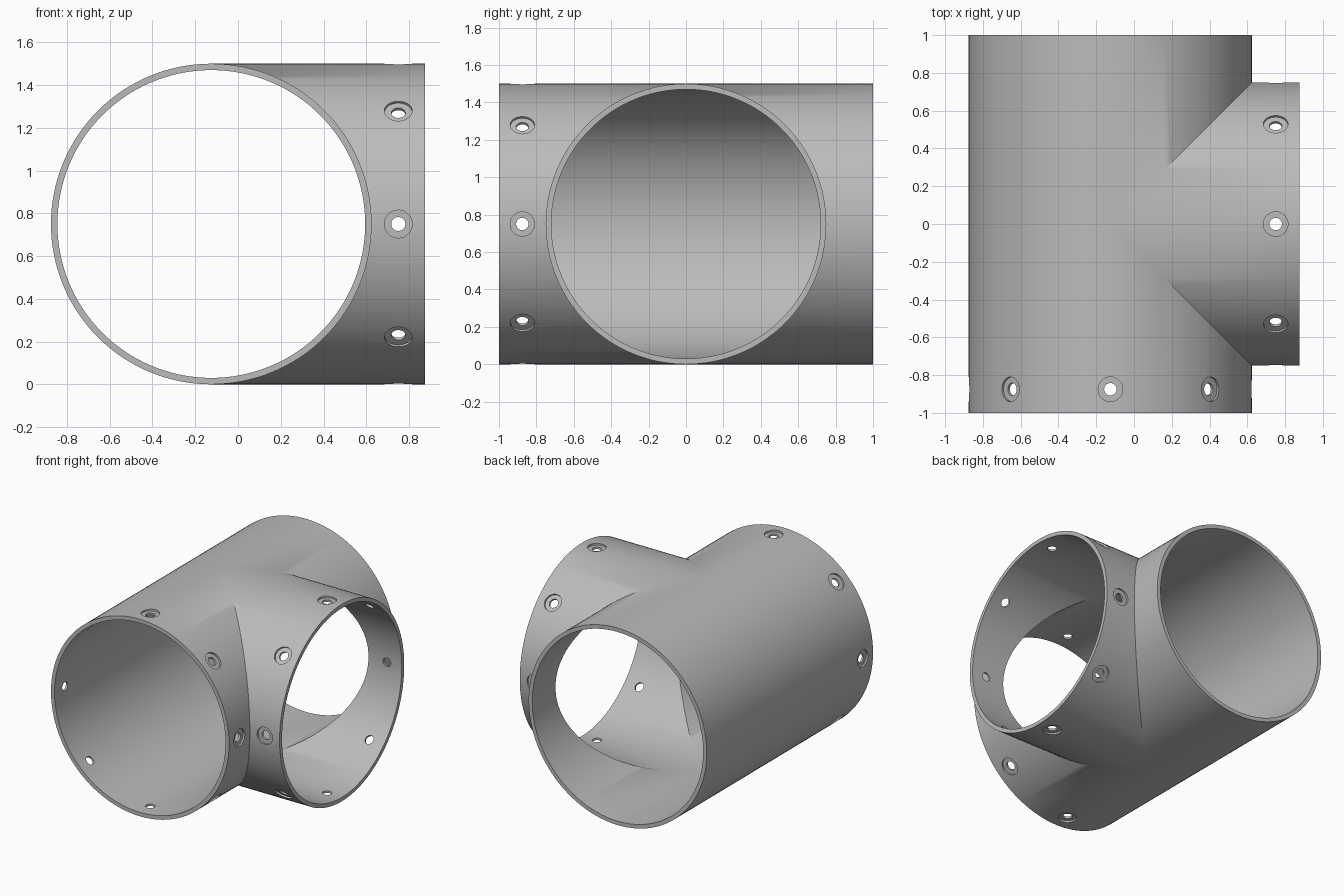
import bpy, bmesh, math
from mathutils import Matrix, Vector

old = bpy.data.objects.get("Cube")
if old:
    bpy.data.objects.remove(old, do_unlink=True)

OUTER, INNER = 0.75, 0.72      # pipe radii
END = 1.0                      # reach of every pipe end from the crossing point
SEGMENTS = 128
CENTRE = Vector((-0.125, 0, 0.75))

grey = bpy.data.materials.new("plain grey")
grey.use_nodes = True
grey.diffuse_color = (0.5, 0.5, 0.5, 1)
grey.node_tree.nodes["Principled BSDF"].inputs["Base Color"].default_value = (0.5, 0.5, 0.5, 1)


def finish(bm, name):
    bmesh.ops.remove_doubles(bm, verts=bm.verts, dist=1e-5)
    bmesh.ops.recalc_face_normals(bm, faces=bm.faces)
    mesh = bpy.data.meshes.new(name)
    bm.to_mesh(mesh)
    bm.free()
    mesh.materials.append(grey)
    obj = bpy.data.objects.new(name, mesh)
    bpy.context.collection.objects.link(obj)
    obj.location = CENTRE
    return obj


def ring_lines(i, radius, side):
    """Seam, main pipe end and branch end points for one angle step."""
    a = 2 * math.pi * i / SEGMENTS
    x, z = radius * math.cos(a), radius * math.sin(a)
    seam = max(x, 0)
    return (Vector((x, side * seam, z)), Vector((x, side * END, z)),
            Vector((END, side * seam, z)))


# Tee body: both pipes meet along 45 degree mitre seams
bm = bmesh.new()


def quad(*points):
    bm.faces.new([bm.verts.new(p) for p in points])


quarter = SEGMENTS // 4
for side in (-1, 1):
    for i in range(-quarter, SEGMENTS - quarter):
        o0, o1 = ring_lines(i, OUTER, side), ring_lines(i + 1, OUTER, side)
        n0, n1 = ring_lines(i, INNER, side), ring_lines(i + 1, INNER, side)
        ends = (1, 2) if i < quarter else (1,)
        for e in ends:
            quad(o0[0], o1[0], o1[e], o0[e])      # outer wall
            quad(n0[0], n1[0], n1[e], n0[e])      # inner wall
            quad(o0[e], o1[e], n1[e], n0[e])      # end rim
body = finish(bm, "pipe_tee")

# Counterbored screw holes: eight around the front end and the branch end
bm = bmesh.new()
profile = [(0, 0.68), (0.033, 0.68), (0.033, 0.735), (0.065, 0.735), (0.065, 0.8), (0, 0.8)]
for axis, offset in (("Y", (0, -0.875, 0)), ("X", (0.875, 0, 0))):
    for k in range(8):
        verts = [bm.verts.new((r, 0, h)) for r, h in profile]
        edges = [bm.edges.new(pair) for pair in zip(verts, verts[1:])]
        spun = bmesh.ops.spin(bm, geom=verts + edges, cent=(0, 0, 0), axis=(0, 0, 1),
                              angle=2 * math.pi, steps=32, use_merge=True)
        placed = [v for v in bm.verts if not v.tag]
        turn = Matrix.Translation(offset) @ Matrix.Rotation(k * math.pi / 4, 4, axis)
        bmesh.ops.transform(bm, matrix=turn, verts=placed)
        for v in placed:
            v.tag = True
cutter = finish(bm, "screw_hole_cutter")
cutter.hide_render = True

cut = body.modifiers.new("screw holes", "BOOLEAN")
cut.operation = "DIFFERENCE"
cut.solver = "EXACT"
cut.object = cutter

bpy.context.view_layer.objects.active = body
body.select_set(True)
cutter.select_set(False)
bpy.ops.object.modifier_apply(modifier=cut.name)
bpy.data.objects.remove(cutter, do_unlink=True)
bpy.ops.object.shade_smooth_by_angle(angle=math.radians(30))
